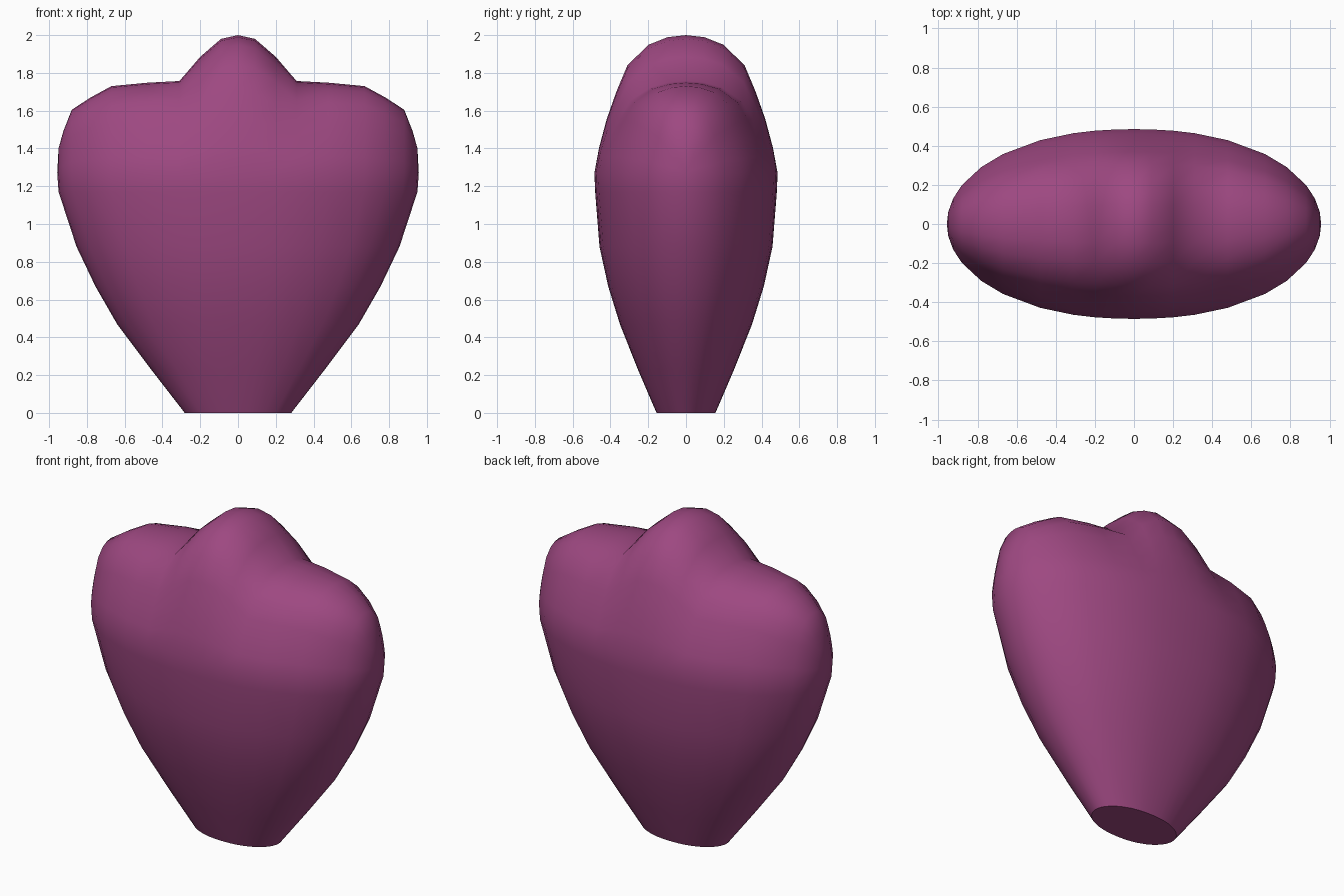
import bpy, bmesh, math

if "Cube" in bpy.data.objects:
    bpy.data.objects.remove(bpy.data.objects["Cube"])

A, B, ZM = 0.957, 0.485, 1.27   # half width, half depth and height of the widest section

# crest height along x (central peak, valley, shoulder)
CREST = [(0, 2.0), (0.09, 1.98), (0.2, 1.885), (0.31, 1.757), (0.48, 1.748), (0.67, 1.73),
         (0.78, 1.67), (0.88, 1.605), (0.925, 1.49), (0.95, 1.40), (A, ZM)]
# dome fall-off across the depth: (fraction of depth, fraction of height)
FALL = [(0, 1), (0.2, 0.985), (0.41, 0.93), (0.64, 0.78), (0.76, 0.59), (0.866, 0.39), (0.95, 0.18), (1, 0)]
# lower body: height, half width, half depth
LOWER = [(1.17, 0.95, 0.481), (0.88, 0.855, 0.458), (0.67, 0.755, 0.412),
         (0.47, 0.64, 0.35), (0.23, 0.46, 0.255), (0, 0.282, 0.156)]


def mirrored(table, sign):
    return [(-a, b) for a, b in reversed(table[1:])] + table if sign else table


def depth(x):
    return B * math.sqrt(max(0, 1 - (abs(x) / A) ** 2.2))


bm = bmesh.new()
columns = mirrored(CREST, True)
rows = mirrored(FALL, True)

# top: central peak flanked by two shoulders
grid = [[bm.verts.new((x, t * depth(x), ZM + (top - ZM) * f)) for t, f in rows]
        for x, top in columns]
for c0, c1 in zip(grid, grid[1:]):
    for j in range(len(rows) - 1):
        bm.faces.new((c0[j], c1[j], c1[j + 1], c0[j + 1]))

# tapering lower body, continued from the rim of the top
rim = [c[0] for c in grid[:-1]] + [c[-1] for c in reversed(grid[1:])]
base_shape = [(v.co.x / A, v.co.y / B) for v in rim]
prev = rim
for z, a, b in LOWER:
    ring = [bm.verts.new((u * a, w * b, z)) for u, w in base_shape]
    n = len(ring)
    for i in range(n):
        bm.faces.new((prev[i], ring[i], ring[(i + 1) % n], prev[(i + 1) % n]))
    prev = ring
bm.faces.new(prev)   # flat foot

bmesh.ops.remove_doubles(bm, verts=bm.verts, dist=0.0005)
bmesh.ops.recalc_face_normals(bm, faces=bm.faces)

mesh = bpy.data.meshes.new("bud")
bm.to_mesh(mesh)
bm.free()
obj = bpy.data.objects.new("bud", mesh)
bpy.context.collection.objects.link(obj)

mat = bpy.data.materials.new("plum purple")
mat.diffuse_color = (0.34, 0.065, 0.22, 1)
mat.use_nodes = True
mat.node_tree.nodes["Principled BSDF"].inputs["Base Color"].default_value = mat.diffuse_color
mesh.materials.append(mat)

bpy.context.view_layer.objects.active = obj
obj.select_set(True)
bpy.ops.object.shade_smooth_by_angle(angle=math.radians(48))
